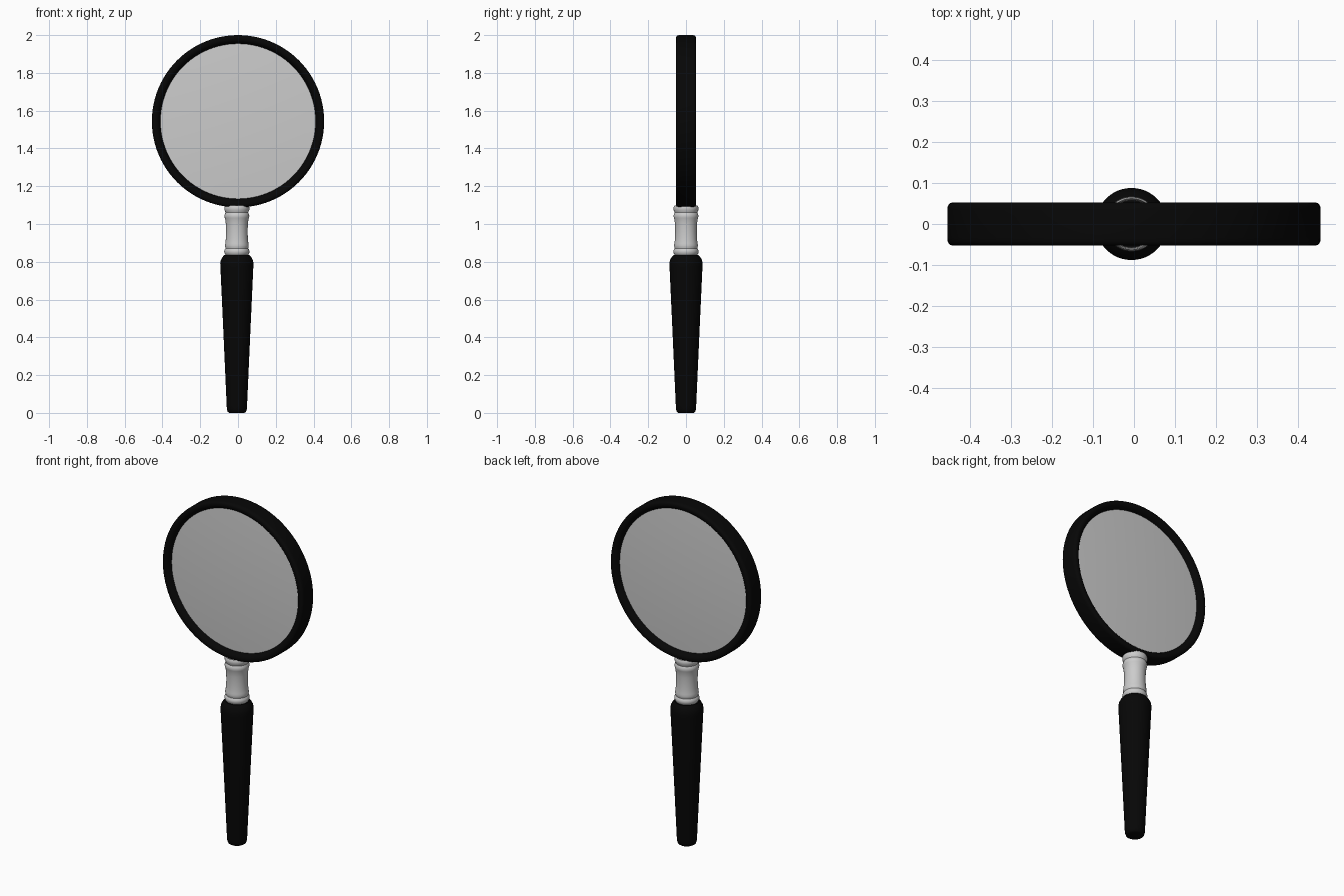
import bpy, bmesh, math
from mathutils import Matrix, Vector

if "Cube" in bpy.data.objects:
    bpy.data.objects.remove(bpy.data.objects["Cube"])


def material(name, v):
    m = bpy.data.materials.new(name)
    m.diffuse_color = (v, v, v, 1)
    m.use_nodes = True
    m.node_tree.nodes["Principled BSDF"].inputs["Base Color"].default_value = m.diffuse_color
    return m


def lathe(name, profile, steps, matrix, mat=None, closed=False, angle=40):
    """Spin a (radius, height) profile around local z."""
    bm = bmesh.new()
    vs = [bm.verts.new((r, 0, h)) for r, h in profile]
    es = [bm.edges.new(p) for p in zip(vs, vs[1:])]
    if closed:
        es.append(bm.edges.new((vs[-1], vs[0])))
    bmesh.ops.spin(bm, geom=vs + es, cent=(0, 0, 0), axis=(0, 0, 1),
                   angle=math.tau, steps=steps, use_merge=True)
    bmesh.ops.remove_doubles(bm, verts=bm.verts, dist=1e-5)
    bmesh.ops.recalc_face_normals(bm, faces=bm.faces)
    bm.transform(matrix)
    me = bpy.data.meshes.new(name)
    bm.to_mesh(me)
    bm.free()
    ob = bpy.data.objects.new(name, me)
    bpy.context.collection.objects.link(ob)
    if mat:
        me.materials.append(mat)
    bpy.ops.object.select_all(action='DESELECT')
    ob.select_set(True)
    bpy.context.view_layer.objects.active = ob
    bpy.ops.object.shade_smooth_by_angle(angle=math.radians(angle))
    return ob


black = material("black", 0.002)
stem = Matrix.Translation((-0.006, 0, 0))
head = Matrix.Translation((0, 0, 1.544)) @ Matrix.Rotation(math.pi / 2, 4, 'X')

# Tapered grip with rounded ends
lathe("handle", [(0, 0), (0.040, 0), (0.048, 0.005), (0.053, 0.02), (0.054, 0.04),
                 (0.071, 0.42), (0.087, 0.77), (0.088, 0.79), (0.085, 0.808),
                 (0.076, 0.825), (0.066, 0.836), (0, 0.836)], 48, stem, black)

# Turned collar with beads at both ends and a waist between
lathe("collar", [(0.060, 0.836), (0.065, 0.845), (0.067, 0.854),
                 (0.065, 0.863), (0.060, 0.871), (0.062, 0.879), (0.063, 0.886), (0.061, 0.897),
                 (0.058, 0.925), (0.057, 0.96), (0.058, 0.995), (0.061, 1.023),
                 (0.064, 1.032), (0.066, 1.042), (0.064, 1.052), (0.060, 1.060),
                 (0.062, 1.066), (0.066, 1.075), (0.066, 1.088), (0.062, 1.097)], 48, stem)

# Lens rim: rounded outer corners, faces rounding down towards the lens
half = [(0.409, 0.022), (0.414, 0.034), (0.420, 0.044), (0.428, 0.051), (0.436, 0.053),
        (0.444, 0.053), (0.451, 0.050), (0.455, 0.043), (0.456, 0.034)]
lathe("lens_rim", half + [(r, -h) for r, h in reversed(half)], 96, head, black, closed=True)

# Slightly convex lens on both sides
n = 8
front = [(0.412 * i / n, 0.026 + 0.012 * (1 - (i / n) ** 2)) for i in range(n + 1)]
lathe("lens_front", front, 96, head)
lathe("lens_back", [(r, -h) for r, h in front], 96, head)
